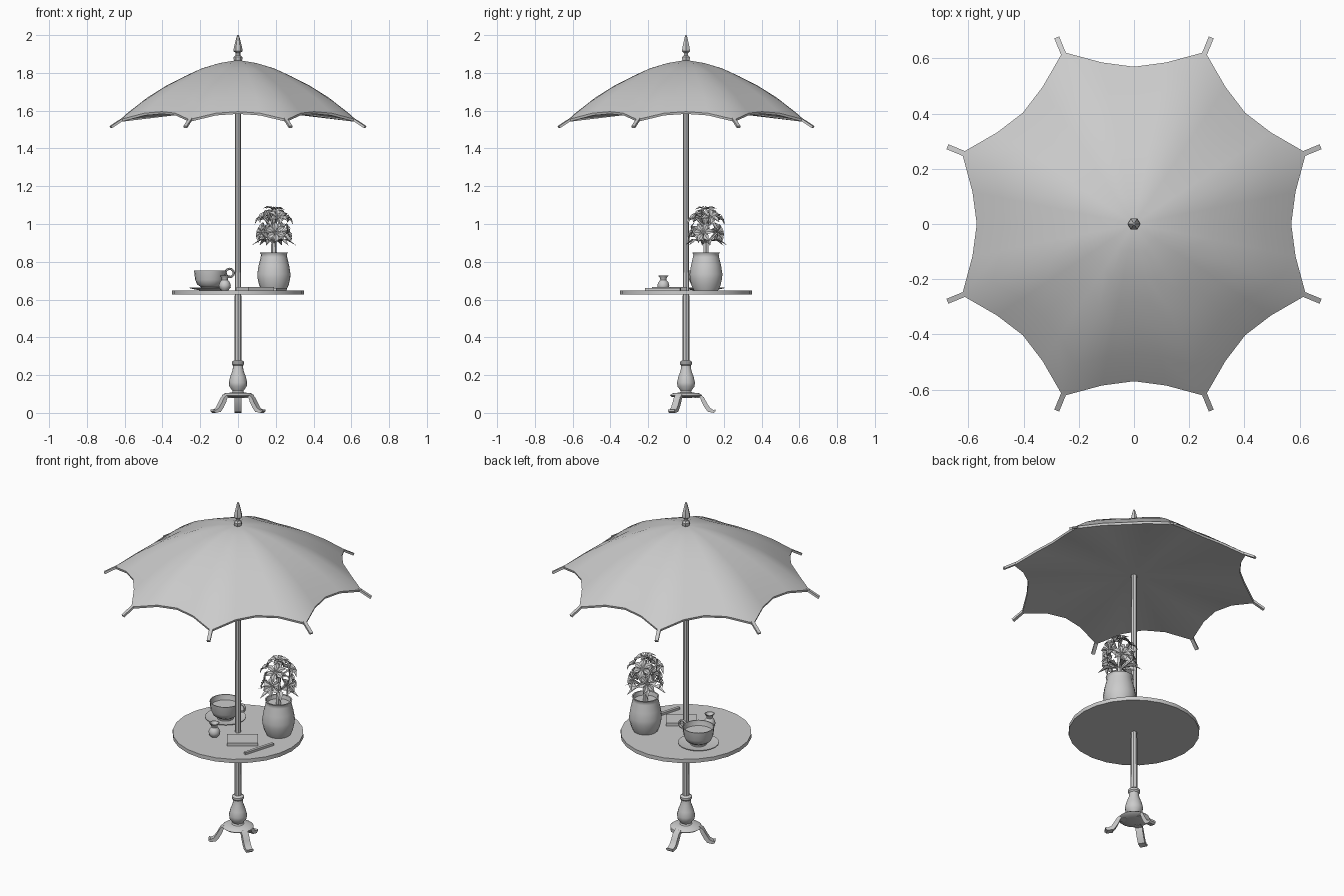
import bpy, bmesh, math
from mathutils import Vector, Matrix

if "Cube" in bpy.data.objects:
    bpy.data.objects.remove(bpy.data.objects["Cube"])

grey = bpy.data.materials.new("plain grey")
grey.diffuse_color = (0.6, 0.6, 0.6, 1)
grey.use_nodes = True
grey.node_tree.nodes["Principled BSDF"].inputs["Base Color"].default_value = grey.diffuse_color


def finish(name, bm, angle=35, recalc=True):
    bmesh.ops.remove_doubles(bm, verts=bm.verts, dist=1e-5)
    if recalc:
        bmesh.ops.recalc_face_normals(bm, faces=bm.faces)
    me = bpy.data.meshes.new(name)
    bm.to_mesh(me)
    bm.free()
    me.materials.append(grey)
    ob = bpy.data.objects.new(name, me)
    bpy.context.collection.objects.link(ob)
    if angle:
        bpy.ops.object.select_all(action='DESELECT')
        bpy.context.view_layer.objects.active = ob
        ob.select_set(True)
        bpy.ops.object.shade_smooth_by_angle(angle=math.radians(angle))
    return ob


def skin(bm, rings, closed=True):
    # bridge successive rings of points with faces
    vs = [[bm.verts.new(p) for p in ring] for ring in rings]
    n = len(vs[0])
    for a, b in zip(vs, vs[1:]):
        for i in range(n if closed else n - 1):
            bm.faces.new((a[i], a[(i + 1) % n], b[(i + 1) % n], b[i]))
    return vs


def lathe(name, profile, n, at=(0, 0), angle=40):
    # profile of (radius, z) turned round a vertical axis, ends capped
    bm = bmesh.new()
    rings = [[(at[0] + r * math.cos(2 * math.pi * i / n),
               at[1] + r * math.sin(2 * math.pi * i / n), z) for i in range(n)]
             for r, z in profile]
    vs = skin(bm, rings)
    bm.faces.new(vs[0])
    bm.faces.new(vs[-1])
    return finish(name, bm, angle)


def box_into(bm, a, b, w, h):
    # box beam running from a to b
    a, b = Vector(a), Vector(b)
    d = (b - a).normalized()
    s = Vector((-d.y, d.x, 0)).normalized() * w / 2
    u = d.cross(s).normalized() * h / 2
    vs = skin(bm, [[p + s + u, p - s + u, p - s - u, p + s - u] for p in (a, b)])
    bm.faces.new(vs[0])
    bm.faces.new(vs[1])


# pole, finial, turned base and table top
lathe("pole", [(0.02, 0.25), (0.017, 0.65), (0.015, 1.86)], 8)
lathe("finial", [(0.014, 1.855), (0.023, 1.872), (0.023, 1.885), (0.012, 1.893),
                 (0.012, 1.905), (0.024, 1.915), (0.022, 1.935), (0.008, 1.99), (0.004, 2.0)], 6, angle=30)
lathe("base_column", [(0.02, 0.085), (0.035, 0.105), (0.028, 0.115), (0.046, 0.14), (0.049, 0.16),
                      (0.042, 0.19), (0.029, 0.225), (0.026, 0.25), (0.033, 0.258),
                      (0.033, 0.27), (0.022, 0.278)], 14)
lathe("base_plate", [(0.03, 0.08), (0.075, 0.085), (0.085, 0.093), (0.07, 0.104), (0.03, 0.108)], 16)
lathe("table_top", [(0.35, 0.626), (0.35, 0.648)], 24)

# three curved legs
leg = [(0.045, 0.1, 0.08), (0.075, 0.1, 0.08), (0.095, 0.082, 0.058), (0.112, 0.05, 0.026),
       (0.128, 0.025, 0.006), (0.147, 0.015, 0.0), (0.157, 0.019, 0.008)]
for k in range(3):
    bm = bmesh.new()
    rings = []
    for i, (r, top, low) in enumerate(leg):
        off = 0.012 if 1 < i < 5 else 0.0
        rings.append([(r, 0.019, top), (r, -0.019, top), (r - off, -0.019, low), (r - off, 0.019, low)])
    vs = skin(bm, rings)
    bm.faces.new(vs[0])
    bm.faces.new(vs[-1])
    bm.transform(Matrix.Rotation(math.radians(90 + 120 * k), 4, 'Z'))
    finish("leg_%d" % (k + 1), bm)

# canopy: eight scalloped panels sagging between the ribs, closed beneath
RIB = [(0, 1.868), (0.11, 1.851), (0.216, 1.82), (0.40, 1.737), (0.52, 1.668), (0.675, 1.553)]


def rib_z(r):
    for (r0, z0), (r1, z1) in zip(RIB, RIB[1:]):
        if r <= r1:
            return z0 + (z1 - z0) * (r - r0) / (r1 - r0)
    return RIB[-1][1]


edge = [(0.675, 0.0), (0.597, 0.024), (0.57, 0.036), (0.597, 0.024)]
bm = bmesh.new()
rings = []
for t in (0.0, 0.16, 0.32, 0.48, 0.64, 0.82, 1.0):
    ring = []
    for i in range(32):
        a = math.radians(22.5 + 11.25 * i)
        rmax, sag = edge[i % 4]
        ring.append((rmax * t * math.cos(a), rmax * t * math.sin(a), rib_z(rmax * t) - sag * t * t))
    rings.append(ring)
rings.append([(x * 0.995, y * 0.995, z - 0.012) for x, y, z in rings[-1]])
rings.append([(x * 0.4, y * 0.4, 1.592) for x, y, z in rings[-1]])
rings.append([(0, 0, 1.595)] * 32)
skin(bm, rings)
finish("canopy", bm, 40)

bm = bmesh.new()
for k in range(8):
    a = math.radians(22.5 + 45 * k)
    c, s = math.cos(a), math.sin(a)
    box_into(bm, (0.64 * c, 0.64 * s, 1.567), (0.729 * c, 0.729 * s, 1.513), 0.019, 0.012)
finish("rib_tips", bm, 0)

# cup, saucer and drink
CUP = (-0.148, 0.095)
lathe("saucer", [(0.05, 0.648), (0.065, 0.65), (0.11, 0.661), (0.11, 0.664), (0.065, 0.655), (0.0, 0.655)], 20, CUP)
lathe("cup", [(0.045, 0.655), (0.047, 0.666), (0.068, 0.68), (0.079, 0.705), (0.085, 0.755),
              (0.08, 0.755), (0.074, 0.71), (0.062, 0.685), (0.0, 0.678)], 20, CUP)
lathe("drink", [(0.07, 0.712), (0.076, 0.725)], 20, CUP)
bm = bmesh.new()
rings = []
for i in range(13):
    a = 2 * math.pi * i / 12
    ring = []
    for j in range(6):
        b = 2 * math.pi * j / 6
        r = 0.022 + 0.006 * math.cos(b)
        ring.append((CUP[0] + 0.104 + r * math.cos(a), CUP[1] + 0.008 * math.sin(b), 0.741 + r * math.sin(a)))
    rings.append(ring)
skin(bm, rings)
box_into(bm, (CUP[0] + 0.077, CUP[1], 0.718), (CUP[0] + 0.104, CUP[1], 0.718), 0.012, 0.008)
finish("cup_handle", bm, 50)

# little jar
lathe("small_jar", [(0.018, 0.648), (0.028, 0.66), (0.032, 0.676), (0.026, 0.692), (0.016, 0.704),
                    (0.018, 0.715), (0.028, 0.728), (0.023, 0.728), (0.012, 0.71), (0.0, 0.708)], 12, (-0.07, -0.12))

# book and pen lying on the table
d = Vector((0.819, 0.574, 0)) * 0.083
c = Vector((0.092, -0.088, 0.657))
bm = bmesh.new()
box_into(bm, c - d, c + d, 0.11, 0.018)
finish("book", bm, 0)
bm = bmesh.new()
box_into(bm, (0.195, -0.215, 0.655), (0.25, -0.03, 0.655), 0.016, 0.013)
finish("pen", bm, 0)

# flower pot with soil and stem
POT = (0.19, 0.106)
lathe("pot", [(0.065, 0.648), (0.078, 0.675), (0.086, 0.71), (0.088, 0.735), (0.081, 0.78), (0.07, 0.825),
              (0.068, 0.838), (0.074, 0.848), (0.066, 0.848), (0.062, 0.825), (0.0, 0.825)], 18, POT)
lathe("stem", [(0.016, 0.82), (0.013, 0.93), (0.008, 1.06)], 6, POT)


def petal(bm, base, direction, up, length, width):
    # pointed petal folded along its middle
    side = direction.cross(up).normalized() * width / 2
    mid = base + direction * length * 0.55 + up * length * 0.18
    tip = base + direction * length + up * length * 0.05
    b, m, t = (bm.verts.new(p) for p in (base, mid, tip))
    for s in (side, -side):
        e = bm.verts.new(mid + s + up * width * 0.22)
        bm.faces.new((b, e, t, m) if s is side else (b, m, t, e))


# bunch of flowers: one on top and two rings below, each on a short stalk
flowers = [(0, 0.0, 1.075, 85)]
flowers += [(20 + 90 * k, 0.06, 1.035, 45) for k in range(4)]
flowers += [(60 + 72 * k, 0.07, 0.955, 15) for k in range(5)]
bm = bmesh.new()
stalks = bmesh.new()
for n, (az, r, z, tilt) in enumerate(flowers):
    a, e = math.radians(az), math.radians(tilt)
    out = Vector((math.cos(a), math.sin(a), 0))
    axis = (out * math.cos(e) + Vector((0, 0, math.sin(e)))).normalized()
    p = Vector((POT[0], POT[1], z)) + out * r
    if r:
        box_into(stalks, (POT[0], POT[1], z - 0.06), p, 0.008, 0.008)
    u = axis.orthogonal().normalized()
    v = axis.cross(u)
    for k in range(6):
        b = 2 * math.pi * k / 6 + n * 0.5
        petal(bm, p, u * math.cos(b) + v * math.sin(b), axis, 0.06, 0.032)
finish("flowers", bm, 0, False)
finish("stalks", stalks, 0)

# drooping leaves below the flowers
bm = bmesh.new()
for k in range(6):
    a = math.radians(10 + 60 * k)
    direction = Vector((math.cos(a), math.sin(a), -0.25)).normalized()
    petal(bm, Vector((POT[0], POT[1], 0.91)) + direction * 0.01, direction, Vector((0, 0, 1)), 0.115, 0.04)
finish("leaves", bm, 0, False)
